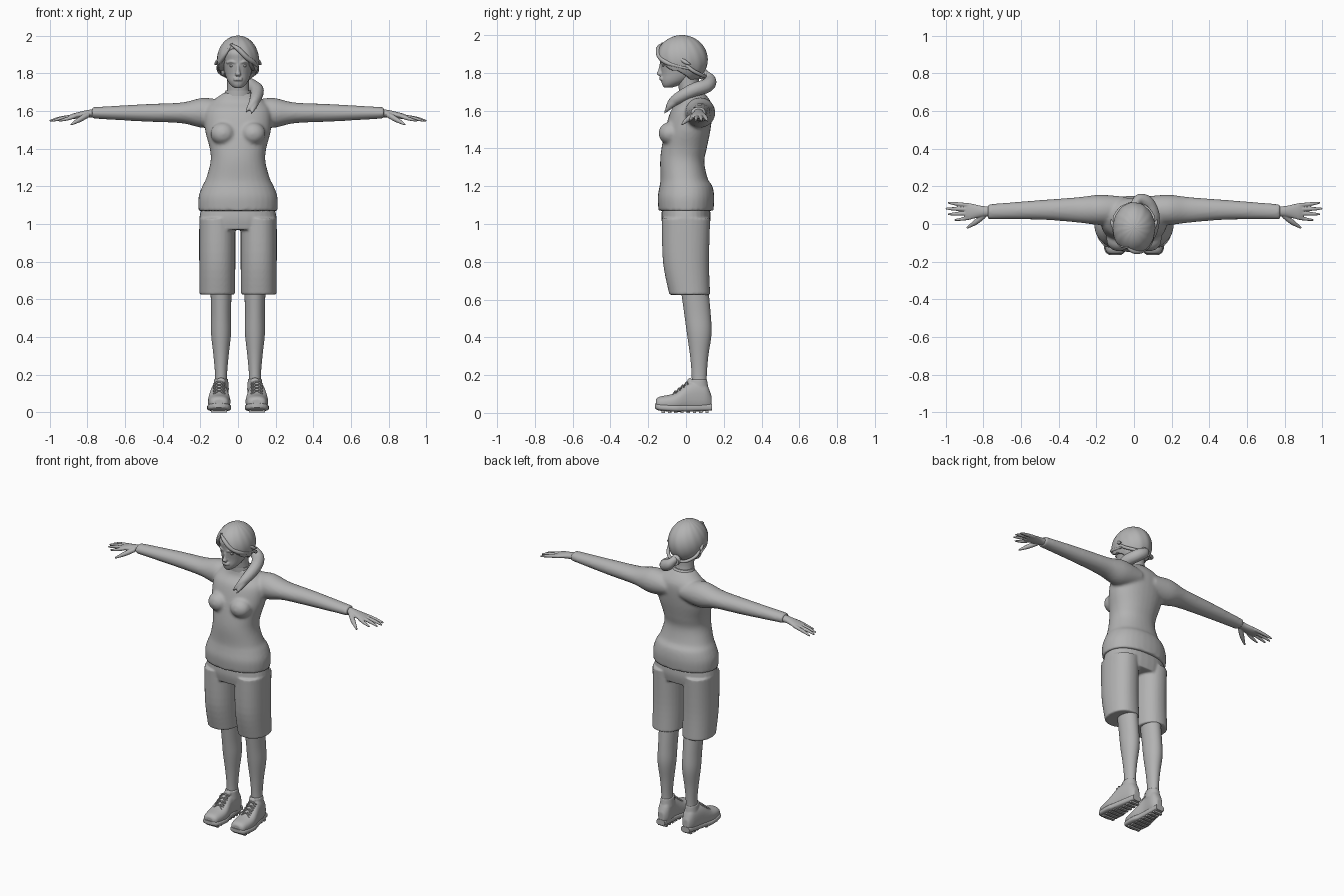
import bpy, bmesh, math
from mathutils import Vector, Matrix, Quaternion

old = bpy.data.objects.get("Cube")
if old:
    bpy.data.objects.remove(old)

GREY = (.45, .45, .45, 1)
material = bpy.data.materials.new("plain_grey")
material.use_nodes = True
material.diffuse_color = GREY
material.node_tree.nodes["Principled BSDF"].inputs["Base Color"].default_value = GREY

SIDES = {"left": 1, "right": -1}
ARM_Y, ARM_Z = .075, 1.59
THIGH_X, SHIN_X, SHOE_X = .11, .09, .1


def ring(x=0, y=0, z=0, wide=.01, deep=.01):
    return Vector((x, y, z, wide, deep))


def interpolate(rows, steps=5):
    """Catmull-Rom interpolation through the given rings."""
    padded = [rows[0], *rows, rows[-1]]
    result = []
    for a, b, c, d in zip(padded, padded[1:], padded[2:], padded[3:]):
        for step in range(steps):
            t = step / steps
            result.append((b * 2 + (c - a) * t + (a * 2 - b * 5 + c * 4 - d) * t * t
                           + (b * 3 - a - c * 3 + d) * t ** 3) * .5)
    return result + [rows[-1]]


def skin(bm, loops):
    """Bridge consecutive loops of points and cap both ends."""
    rings = [[bm.verts.new(point) for point in loop] for loop in loops]
    count = len(rings[0])
    for lower, upper in zip(rings, rings[1:]):
        for i in range(count):
            j = (i + 1) % count
            bm.faces.new((lower[i], lower[j], upper[j], upper[i]))
    bm.faces.new(rings[0])
    bm.faces.new(rings[-1])


def loft(bm, axis, rows, side=1, power=2, count=32):
    """Superellipse sections square to one axis, mirrored by side."""
    loops = []
    for row in interpolate(rows):
        loop = []
        for i in range(count):
            angle = math.tau * i / count
            u, v = [math.copysign(abs(f) ** (2 / power), f)
                    for f in (math.cos(angle), math.sin(angle))]
            u, v = u * row[3], v * row[4]
            offset = {"x": (0, u, v), "y": (u, 0, v), "z": (u, v, 0)}[axis]
            point = Vector(row[:3]) + Vector(offset)
            loop.append((point.x * side, point.y, point.z))
        loops.append(loop)
    skin(bm, loops)


def tube(bm, rows, side=1, count=14):
    """Round tube that follows the rings in any direction."""
    path = interpolate(rows)
    centres = [Vector(row[:3]) for row in path]
    loops, turn, last = [], Quaternion(), Vector((0, 0, 1))
    for i, row in enumerate(path):
        ahead = centres[min(i + 1, len(path) - 1)]
        heading = (ahead - centres[max(i - 1, 0)]).normalized()
        turn, last = last.rotation_difference(heading) @ turn, heading
        loop = []
        for k in range(count):
            angle = math.tau * k / count
            spoke = Vector((math.cos(angle), math.sin(angle), 0)) * row[3]
            point = centres[i] + turn @ spoke
            loop.append((point.x * side, point.y, point.z))
        loops.append(loop)
    skin(bm, loops)


def ball(bm, centre, radii, side=1, segments=32):
    x, y, z = centre
    matrix = Matrix.Translation((x * side, y, z)) @ Matrix.Diagonal((*radii, 1))
    return bmesh.ops.create_uvsphere(bm, u_segments=segments, v_segments=segments * 2 // 3,
                                     radius=1, matrix=matrix)["verts"]


def finish(name, bm, voxel=0, relax=3):
    """Make the object; a voxel size blends its overlapping pieces."""
    bmesh.ops.recalc_face_normals(bm, faces=bm.faces)
    mesh = bpy.data.meshes.new(name)
    bm.to_mesh(mesh)
    bm.free()
    mesh.materials.append(material)
    for polygon in mesh.polygons:
        polygon.use_smooth = True
    mesh.set_sharp_from_angle(angle=math.radians(50))
    part = bpy.data.objects.new(name, mesh)
    bpy.context.scene.collection.objects.link(part)
    if voxel:
        blend = part.modifiers.new("blend", "REMESH")
        blend.mode, blend.voxel_size, blend.use_smooth_shade = "VOXEL", voxel, True
        soften = part.modifiers.new("soften", "SMOOTH")
        soften.factor, soften.iterations = .5, relax


# Sweater: torso, bust and sleeves blended together
bm = bmesh.new()
loft(bm, "z", [ring(z=1.07, wide=.21, deep=.145), ring(z=1.14, wide=.21, deep=.15),
               ring(z=1.2, wide=.19, deep=.14), ring(z=1.24, y=-.01, wide=.17, deep=.125),
               ring(z=1.33, y=-.02, wide=.146, deep=.117), ring(z=1.4, y=-.01, wide=.15, deep=.12),
               ring(z=1.5, y=.01, wide=.175, deep=.12), ring(z=1.6, y=.03, wide=.175, deep=.11),
               ring(z=1.65, y=.045, wide=.14, deep=.085), ring(z=1.7, y=.03, wide=.07, deep=.06)],
     power=2.2)
for side in SIDES.values():
    ball(bm, centre=(.08, -.085, 1.48), radii=(.066, .06, .06), side=side)
    loft(bm, "x", [ring(x=.05, y=ARM_Y, z=ARM_Z, wide=.07, deep=.06),
                   ring(x=.18, y=ARM_Y, z=ARM_Z, wide=.08, deep=.08),
                   ring(x=.3, y=ARM_Y, z=ARM_Z, wide=.067, deep=.055),
                   ring(x=.5, y=ARM_Y, z=ARM_Z, wide=.052, deep=.046),
                   ring(x=.775, y=ARM_Y - .01, z=ARM_Z, wide=.04, deep=.03)], side)
finish("sweater", bm, voxel=.009, relax=6)

bm = bmesh.new()
loft(bm, "z", [ring(z=1.68, y=.03, wide=.074, deep=.066), ring(z=1.71, y=.02, wide=.066, deep=.057)])
finish("collar", bm)

# Shorts: hips and two wide legs
bm = bmesh.new()
loft(bm, "z", [ring(z=1.1, wide=.19, deep=.125), ring(z=1.03, wide=.205, deep=.13),
               ring(z=.97, wide=.2, deep=.12)], power=2.3)
for side in SIDES.values():
    loft(bm, "z", [ring(x=THIGH_X, z=1.03, wide=.096, deep=.128),
                   ring(x=THIGH_X, z=.8, wide=.096, deep=.122),
                   ring(x=THIGH_X, y=.02, z=.625, wide=.094, deep=.108)], side, power=2.2)
finish("shorts", bm, voxel=.007)

for name, side in SIDES.items():
    # Lower leg
    bm = bmesh.new()
    loft(bm, "z", [ring(x=SHIN_X, y=.04, z=.7, wide=.057, deep=.074),
                   ring(x=SHIN_X, y=.06, z=.53, wide=.053, deep=.07),
                   ring(x=SHIN_X, y=.07, z=.42, wide=.053, deep=.065),
                   ring(x=SHIN_X, y=.07, z=.3, wide=.04, deep=.048),
                   ring(x=SHIN_X, y=.07, z=.2, wide=.032, deep=.04),
                   ring(x=SHIN_X, y=.07, z=.12, wide=.035, deep=.04)], side)
    finish(name + "_leg", bm)

    # Shoe upper, padded ankle opening and tongue
    bm = bmesh.new()
    loft(bm, "y", [ring(x=SHOE_X, y=-.16, z=.05, wide=.03, deep=.02),
                   ring(x=SHOE_X, y=-.14, z=.05, wide=.05, deep=.036),
                   ring(x=SHOE_X, y=-.06, z=.057, wide=.06, deep=.048),
                   ring(x=SHOE_X, y=.02, z=.084, wide=.047, deep=.077),
                   ring(x=SHIN_X, y=.1, z=.084, wide=.04, deep=.075),
                   ring(x=SHIN_X, y=.134, z=.06, wide=.02, deep=.035)], side, power=2.4)
    loft(bm, "z", [ring(x=SHIN_X, y=.066, z=.12, wide=.042, deep=.054),
                   ring(x=SHIN_X, y=.064, z=.178, wide=.037, deep=.047)], side)
    ball(bm, centre=(SHIN_X, .02, .165), radii=(.024, .014, .02), side=side)
    finish(name + "_shoe", bm, voxel=.005)

    # Sole with tread bars
    bm = bmesh.new()
    loft(bm, "y", [ring(x=SHOE_X, y=-.165, z=.037, wide=.03, deep=.012),
                   ring(x=SHOE_X, y=-.14, z=.03, wide=.056, deep=.018),
                   ring(x=SHOE_X, y=-.06, z=.025, wide=.064, deep=.019),
                   ring(x=SHOE_X, z=.026, wide=.05, deep=.019),
                   ring(x=SHIN_X, y=.137, z=.03, wide=.03, deep=.018)], side, power=3.5)
    for bar in range(8):
        y = -.12 + bar * .033
        place = Matrix.Translation((side * (SHOE_X if y < 0 else SHIN_X), y, .006))
        shape = Matrix.Diagonal((.085 if y < 0 else .06, .018, .012, 1))
        bmesh.ops.create_cube(bm, size=1, matrix=place @ shape)
    finish(name + "_sole", bm)

    # Crossed laces over the instep
    bm = bmesh.new()
    for row in range(4):
        y, z = -.065 + row * .02, .11 + row * .016
        for slant in (1, -1):
            across = slant * .03
            tube(bm, [ring(SHOE_X - across, y + .014, z - .006, wide=.004),
                      ring(SHOE_X, y + .008, z + .005, wide=.004),
                      ring(SHOE_X + across, y - .004, z - .014, wide=.004)], side, count=8)
    finish(name + "_laces", bm)

    # Hand: palm, four fanned fingers and a thumb
    bm = bmesh.new()
    palm_y = .067
    loft(bm, "x", [ring(x=.74, y=palm_y, z=ARM_Z, wide=.028, deep=.023),
                   ring(x=.8, y=palm_y, z=ARM_Z - .005, wide=.028, deep=.02),
                   ring(x=.87, y=palm_y, z=ARM_Z - .017, wide=.042, deep=.015),
                   ring(x=.9, y=palm_y, z=ARM_Z - .024, wide=.038, deep=.01)], side)
    for finger in range(4):
        spread = finger - 1.5
        tip_x = 1 - .012 * (spread - .5) ** 2
        root_y, tip_y = palm_y + spread * .021, palm_y + spread * .031
        tube(bm, [ring(.865, root_y, ARM_Z - .017, wide=.011),
                  ring(tip_x - .05, (root_y + tip_y) / 2, ARM_Z - .03, wide=.01),
                  ring(tip_x, tip_y, ARM_Z - .043, wide=.005)], side)
    tube(bm, [ring(.795, .045, 1.58, wide=.014), ring(.84, .01, 1.555, wide=.014),
              ring(.888, -.022, 1.527, wide=.005)], side)
    finish(name + "_hand", bm, voxel=.0035)

    # Eye
    bm = bmesh.new()
    ball(bm, centre=(.033, -.117, 1.84), radii=(.014, .011, .007), side=side)
    finish(name + "_eye", bm)

# Neck
bm = bmesh.new()
loft(bm, "z", [ring(z=1.64, y=.035, wide=.07, deep=.06), ring(z=1.72, y=.015, wide=.058, deep=.054),
               ring(z=1.8, y=.01, wide=.06, deep=.06)])
finish("neck", bm)

# Head with nose, lips, brows and ears
bm = bmesh.new()
loft(bm, "z", [ring(z=1.722, y=-.095, wide=.018, deep=.02), ring(z=1.735, y=-.08, wide=.036, deep=.045),
               ring(z=1.76, y=-.055, wide=.055, deep=.076), ring(z=1.8, y=-.03, wide=.07, deep=.1),
               ring(z=1.87, y=-.02, wide=.084, deep=.12), ring(z=1.92, y=-.02, wide=.084, deep=.118),
               ring(z=1.98, y=-.02, wide=.03, deep=.05)])
loft(bm, "z", [ring(z=1.785, y=-.134), ring(z=1.795, y=-.137, wide=.016, deep=.019),
               ring(z=1.815, y=-.132, deep=.015), ring(z=1.855, y=-.128)])
for lip_z in (1.774, 1.765):
    ball(bm, centre=(0, -.128, lip_z), radii=(.025, .013, .006))
for side in SIDES.values():
    tube(bm, [ring(.012, -.134, 1.856, wide=.006), ring(.035, -.129, 1.862, wide=.007),
              ring(.06, -.104, 1.855, wide=.005)], side)
    ball(bm, centre=(.08, 0, 1.82), radii=(.012, .022, .034), side=side)
finish("head", bm, voxel=.004)

# Hair cap: tucked inside the head below a slanting hairline
bm = bmesh.new()
middle = Vector((0, -.022, 1.868))
for vert in ball(bm, middle, radii=(.112, .137, .132), segments=96):
    out = vert.co - middle
    angle = math.atan2(out.x, -out.y)
    front = math.cos(angle + .2)
    hairline = 1.81 + (.13 * front ** 3 if front > 0 else .06 * front)
    tuck = min(1, max(0, (hairline - vert.co.z) / .012))
    ripple = .006 * math.sin(angle * 14 + out.z * 30) * math.cos(out.z * 10)
    vert.co = middle + out * (1 + ripple - .3 * tuck * tuck * (3 - 2 * tuck))
finish("hair", bm)

# Fringe strands, side tufts and strands gathered to the nape
bm = bmesh.new()
tube(bm, [ring(-.04, -.125, 1.955, wide=.004), ring(0, -.146, 1.93, wide=.012),
          ring(.045, -.139, 1.885, wide=.013), ring(.09, -.09, 1.85, wide=.012),
          ring(.108, .02, 1.82, wide=.005)])
tube(bm, [ring(-.03, -.125, 1.96, wide=.004), ring(-.07, -.112, 1.9), ring(-.1, -.06, 1.85),
          ring(-.109, .01, 1.82, wide=.005)])
for side in SIDES.values():
    tube(bm, [ring(.1, -.03, 1.875), ring(.114, 0, 1.855), ring(.122, .025, 1.845, wide=.002)], side)
    tube(bm, [ring(.1, 0, 1.84), ring(.1, .04, 1.81), ring(.06, .09, 1.785), ring(0, .105, 1.78)], side)
finish("hair_strands", bm)

# Ponytail swept forward over the left shoulder, with a split end
bm = bmesh.new()
tube(bm, [ring(0, .075, 1.795, wide=.03), ring(.01, .115, 1.782, wide=.024),
          ring(.035, .128, 1.755, wide=.034), ring(.075, .105, 1.73, wide=.038),
          ring(.102, .03, 1.705, wide=.036), ring(.085, -.065, 1.65, wide=.027),
          ring(.04, -.11, 1.595, wide=.004)])
tube(bm, [ring(.1, -.02, 1.68, wide=.02), ring(.088, -.075, 1.635, wide=.02),
          ring(.068, -.12, 1.58, wide=.002)])
finish("ponytail", bm, voxel=.006)

bm = bmesh.new()
loft(bm, "y", [ring(y=.095, z=1.787, wide=.026, deep=.026), ring(y=.105, z=1.785, wide=.033, deep=.033),
               ring(y=.117, z=1.78, wide=.028, deep=.028)])
finish("hair_tie", bm)
